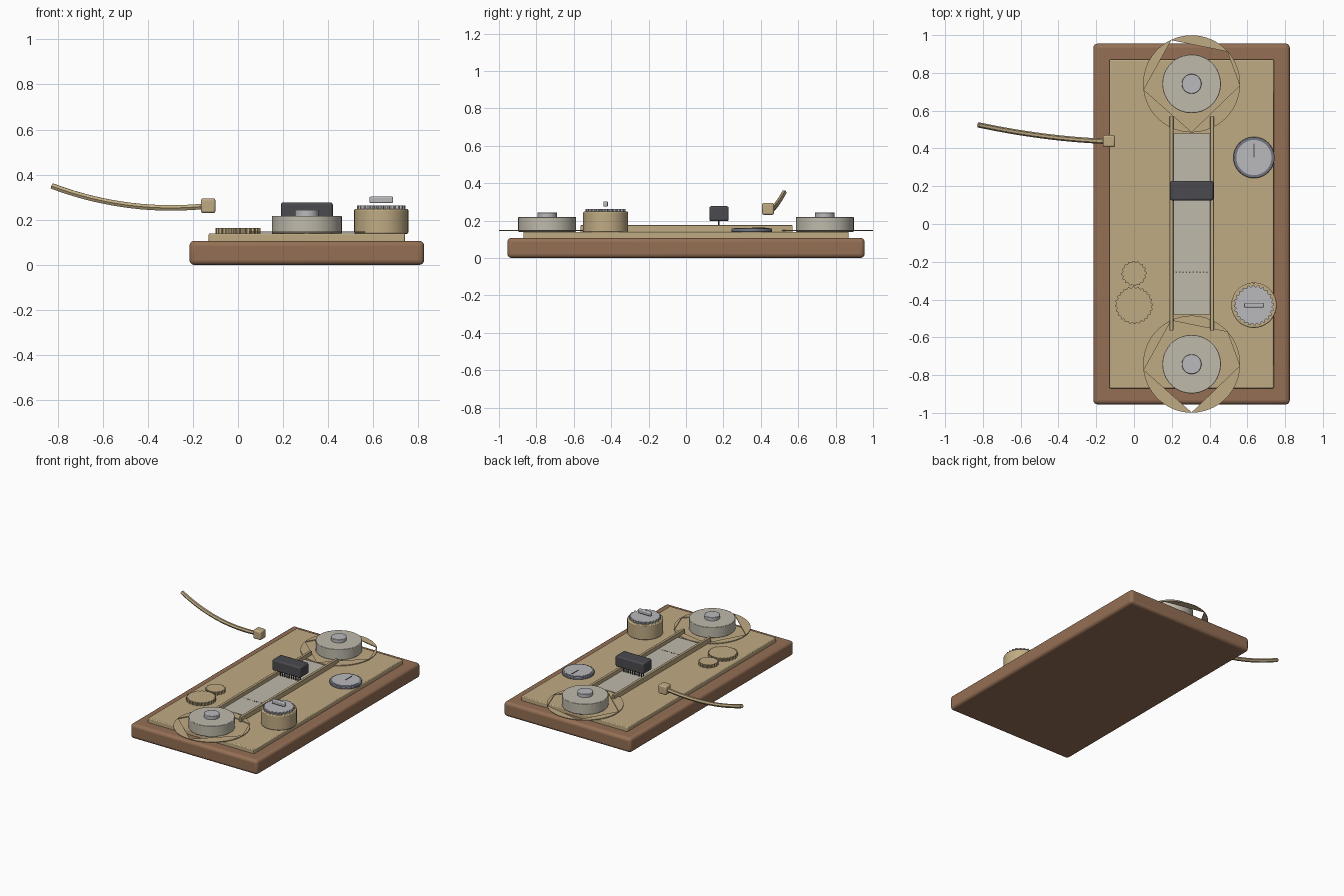
import bpy, bmesh, math
from math import sin, cos, pi, radians

if "Cube" in bpy.data.objects:
    bpy.data.objects.remove(bpy.data.objects["Cube"], do_unlink=True)


def material(name, r, g, b):
    m = bpy.data.materials.new(name)
    m.use_nodes = True
    m.diffuse_color = (r, g, b, 1)
    for n in m.node_tree.nodes:
        if n.type == 'BSDF_PRINCIPLED':
            n.inputs["Base Color"].default_value = (r, g, b, 1)
            n.inputs["Roughness"].default_value = 0.6
    return m


WOOD = material("brown wood", 0.30, 0.16, 0.09)
BRASS = material("pale brass", 0.53, 0.41, 0.23)
TAPE = material("warm grey", 0.52, 0.49, 0.41)
STEEL = material("light steel", 0.49, 0.49, 0.51)
RIM = material("slate rim", 0.17, 0.18, 0.22)
DARK = material("charcoal", 0.07, 0.07, 0.08)


def finish(ob, name, mat, bevel=0, segments=3):
    ob.name = name
    ob.data.materials.append(mat)
    if bevel:
        mod = ob.modifiers.new("Bevel", 'BEVEL')
        mod.width, mod.segments = bevel, segments
        mod.limit_method, mod.angle_limit = 'ANGLE', radians(40)
    bpy.ops.object.select_all(action='DESELECT')
    ob.select_set(True)
    bpy.context.view_layer.objects.active = ob
    bpy.ops.object.shade_smooth_by_angle(angle=radians(35))
    return ob


def box(name, mat, x, y, z, bevel=0, segments=3):
    """Box from (low, high) ranges on each axis."""
    bpy.ops.mesh.primitive_cube_add(size=1)
    ob = bpy.context.object
    for v in ob.data.vertices:
        v.co = [(lo + hi) / 2 + c * (hi - lo) for c, (lo, hi) in zip(v.co, (x, y, z))]
    return finish(ob, name, mat, bevel, segments)


def cylinder(name, mat, x, y, r, z0, z1, bevel=0, sides=48):
    bpy.ops.mesh.primitive_cylinder_add(vertices=sides, radius=r, depth=z1 - z0,
                                        location=(x, y, (z0 + z1) / 2))
    return finish(bpy.context.object, name, mat, bevel, 2)


def from_bmesh(name, mat, bm, x, y):
    bmesh.ops.recalc_face_normals(bm, faces=bm.faces)
    me = bpy.data.meshes.new(name)
    bm.to_mesh(me)
    bm.free()
    ob = bpy.data.objects.new(name, me)
    bpy.context.collection.objects.link(ob)
    ob.location = (x, y, 0)
    return finish(ob, name, mat)


def extrude_up(bm, height):
    res = bmesh.ops.extrude_face_region(bm, geom=bm.faces[:])
    verts = [g for g in res["geom"] if isinstance(g, bmesh.types.BMVert)]
    bmesh.ops.translate(bm, verts=verts, vec=(0, 0, height))


def gear(name, mat, x, y, r, tooth, teeth, z0, z1):
    bm = bmesh.new()
    ring = []
    for i in range(teeth * 4):
        rad = r if i % 4 < 2 else r - tooth
        a = 2 * pi * i / (teeth * 4)
        ring.append(bm.verts.new((rad * cos(a), rad * sin(a), z0)))
    bm.faces.new(ring)
    extrude_up(bm, z1 - z0)
    return from_bmesh(name, mat, bm, x, y)


def flange(name, x, y, r, z0, z1):
    """Thin disc with a large irregular five-sided opening."""
    corners = [radians(a) for a in (-90, -2, 42, 115, 187, 270)]
    bm = bmesh.new()
    outer, inner = [], []
    for a, b in zip(corners, corners[1:]):
        for i in range(12):
            t = i / 12
            ang = a + (b - a) * t
            # straight chord between neighbouring corners
            mid, half = (a + b) / 2, (b - a) / 2
            rad = (r - 0.002) * cos(half) / cos(ang - mid)
            outer.append(bm.verts.new((r * cos(ang), r * sin(ang), z0)))
            inner.append(bm.verts.new((rad * cos(ang), rad * sin(ang), z0)))
    n = len(outer)
    for i in range(n):
        j = (i + 1) % n
        bm.faces.new((outer[i], outer[j], inner[j], inner[i]))
    extrude_up(bm, z1 - z0)
    return from_bmesh(name, BRASS, bm, x, y)


# Wooden base and brass deck plate
box("base", WOOD, (-0.215, 0.825), (-0.955, 0.955), (0, 0.107), 0.022, 4)
box("deck_plate", BRASS, (-0.13, 0.74), (-0.87, 0.87), (0.10, 0.14), 0.006, 2)

# Reels with thin flanges
CX = 0.305
for side, y in (("front", -0.742), ("back", 0.742)):
    flange(side + "_reel_flange", CX, y, 0.257, 0.143, 0.149)
    cylinder(side + "_reel", TAPE, CX, y, 0.155, 0.14, 0.218, 0.003, 64)
    cylinder(side + "_reel_hub", STEEL, CX, y, 0.052, 0.21, 0.243, 0.003)

# Tape strip between two guide rails
box("tape_strip", TAPE, (0.205, 0.405), (-0.48, 0.48), (0.135, 0.148))
for side, x in (("right", 0.198), ("left", 0.413)):
    box(side + "_guide_rail", BRASS, (x - 0.01, x + 0.01), (-0.565, 0.57), (0.138, 0.175), 0.003, 2)

# Reading head with its row of pins, and the punched row on the strip
box("reading_head", DARK, (0.19, 0.42), (0.125, 0.228), (0.197, 0.277), 0.01)
for i in range(10):
    x = 0.224 + 0.018 * i
    cylinder("head_pin", DARK, x, 0.175, 0.004, 0.147, 0.2, sides=8)
    cylinder("punched_hole", DARK, x, -0.255, 0.004, 0.146, 0.15, sides=8)

# Dial gauge
cylinder("gauge_rim", RIM, 0.635, 0.352, 0.109, 0.138, 0.157, 0.004, 64)
cylinder("gauge_face", STEEL, 0.635, 0.352, 0.093, 0.15, 0.159, 0, 64)
box("gauge_needle", DARK, (0.633, 0.637), (0.352, 0.425), (0.158, 0.162))

# Control knob with toothed cap and grip
cylinder("knob_body", BRASS, 0.635, -0.43, 0.12, 0.138, 0.248, 0.006, 64)
gear("knob_toothed_cap", STEEL, 0.635, -0.43, 0.107, 0.01, 24, 0.247, 0.263)
box("knob_grip", STEEL, (0.583, 0.688), (-0.442, -0.418), (0.274, 0.303), 0.006)

# Exposed gears
gear("small_gear", BRASS, 0, -0.262, 0.067, 0.007, 16, 0.138, 0.163)
gear("large_gear", BRASS, 0, -0.43, 0.1, 0.008, 24, 0.138, 0.163)

# Curved arm and its end block
box("arm_block", BRASS, (-0.165, -0.1), (0.407, 0.47), (0.23, 0.295), 0.01)
cu = bpy.data.curves.new("curved_arm", 'CURVE')
cu.dimensions = '3D'
cu.bevel_depth, cu.bevel_resolution = 0.014, 1
cu.use_fill_caps = True
cu.resolution_u = 16
sp = cu.splines.new('BEZIER')
sp.bezier_points.add(1)
path = (((-0.13, 0.437, 0.262), (-0.36, 0.445, 0.237)),
        ((-0.825, 0.525, 0.350), (-0.59, 0.475, 0.262)))
for p, (co, handle) in zip(sp.bezier_points, path):
    p.handle_left_type = p.handle_right_type = 'FREE'
    p.co = co
    p.handle_left = p.handle_right = handle
arm = bpy.data.objects.new("curved_arm", cu)
bpy.context.collection.objects.link(arm)
sp.use_smooth = False
cu.materials.append(BRASS)
